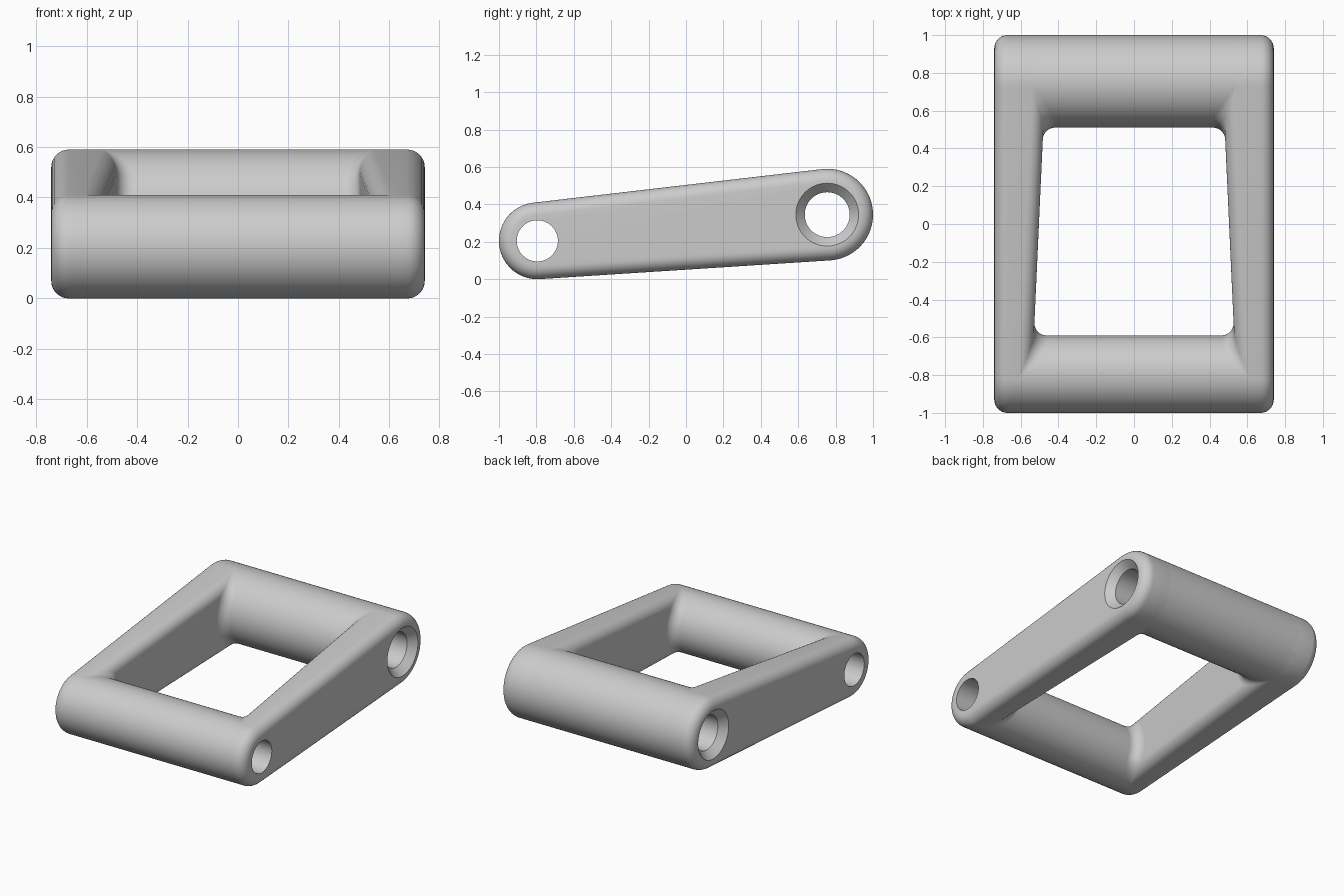
import bpy, bmesh
from math import pi, sin, cos, asin, atan2, hypot, sqrt
from mathutils import Vector

if "Cube" in bpy.data.objects:
    bpy.data.objects.remove(bpy.data.objects["Cube"], do_unlink=True)

# Main dimensions: bar centres in (y, z), radii, edge rounding
FRONT, REAR = Vector((-0.795, 0.205)), Vector((0.755, 0.345))
R_FRONT, R_REAR = 0.205, 0.245
OUTER_X, ROUND, FILLET = 0.74, 0.07, 0.065
SEG = 40

# Angles of the tangent lines joining the two bar circles
axis = REAR - FRONT
slope = atan2(axis.y, axis.x)
flare = asin((R_REAR - R_FRONT) / axis.length)
TOP, BOTTOM = slope + flare + pi / 2, slope - flare - pi / 2


def radial(a):
    return Vector((cos(a), sin(a)))


def inner_x(y):
    """Inner wall of the tapered arm."""
    return 0.53 - 0.05 * (y + 0.585) / 1.095


def lerp_angles(a, b, n):
    return [a + (b - a) * i / n for i in range(n + 1)]


grey = bpy.data.materials.new("light grey")
grey.use_nodes = True
grey.diffuse_color = (0.6, 0.6, 0.6, 1)
grey.node_tree.nodes["Principled BSDF"].inputs["Base Color"].default_value = (0.6, 0.6, 0.6, 1)


def loft(name, rings, closed=True):
    """Skin a list of rings; closed rings get end caps."""
    bm = bmesh.new()
    rows = [[bm.verts.new(p) for p in ring] for ring in rings]
    n = len(rows[0])
    for a, b in zip(rows, rows[1:]):
        for i in range(n if closed else n - 1):
            j = (i + 1) % n
            bm.faces.new((a[i], a[j], b[j], b[i]))
    if closed:
        bm.faces.new(rows[0])
        bm.faces.new(rows[-1])
        bmesh.ops.recalc_face_normals(bm, faces=bm.faces)
    mesh = bpy.data.meshes.new(name)
    bm.to_mesh(mesh)
    bm.free()
    mesh.materials.append(grey)
    obj = bpy.data.objects.new(name, mesh)
    bpy.context.collection.objects.link(obj)
    return obj


def lathe(name, centre, profile, angles):
    """Turn (x, radius) pairs around a bar axis."""
    return loft(name, [[(x, *(centre + r * radial(a))) for a in angles] for x, r in profile])


def activate(obj):
    bpy.ops.object.select_all(action='DESELECT')
    obj.select_set(True)
    bpy.context.view_layer.objects.active = obj


def add_modifier(obj, kind, **settings):
    mod = obj.modifiers.new(kind.title(), kind)
    for key, value in settings.items():
        setattr(mod, key, value)
    activate(obj)
    bpy.ops.object.modifier_apply(modifier=mod.name)


# Side arm: tapered outline with rounded rims on both faces
rear_arc = lerp_angles(BOTTOM, TOP, SEG)
front_arc = lerp_angles(TOP, BOTTOM + 2 * pi, SEG)


def arm_outline(inset):
    return ([REAR + (R_REAR - inset) * radial(a) for a in rear_arc]
            + [FRONT + (R_FRONT - inset) * radial(a) for a in front_arc])


steps = lerp_angles(0, pi / 2, 8)
rings = []
for t in steps:
    rings.append([(OUTER_X - ROUND * (1 - cos(t)), p.x, p.y)
                  for p in arm_outline(ROUND * (1 - sin(t)))])
for t in reversed(steps):
    rings.append([(inner_x(p.x) + ROUND * (1 - cos(t)), p.x, p.y)
                  for p in arm_outline(ROUND * (1 - sin(t)))])
arms = loft("side_arms", rings)
add_modifier(arms, 'MIRROR')

# Cross bars
full = front_arc[:-1] + [a + 2 * pi for a in rear_arc[:-1]]
front_bar = lathe("front_bar", FRONT, [(-0.62, R_FRONT), (0.62, R_FRONT)], full)
rear_bar = lathe("rear_bar", REAR, [(-0.56, R_REAR), (0.56, R_REAR)], full)

# Through holes, the rear one countersunk at both ends
hole_angles = lerp_angles(0, 2 * pi, 64)[:-1]
front_hole = lathe("front_hole_cutter", FRONT, [(-0.9, 0.11), (0.9, 0.11)], hole_angles)
sink = [(0.69, 0.12), (OUTER_X, 0.168), (0.9, 0.168)]
rear_hole = lathe("rear_hole_cutter", REAR,
                  [(-x, r) for x, r in reversed(sink)] + sink, hole_angles)
for obj, cutters in ((arms, (front_hole, rear_hole)),
                     (front_bar, (front_hole,)), (rear_bar, (rear_hole,))):
    for cutter in cutters:
        add_modifier(obj, 'BOOLEAN', operation='DIFFERENCE', object=cutter, solver='EXACT')
for cutter in (front_hole, rear_hole):
    bpy.data.objects.remove(cutter, do_unlink=True)


# Inside corner fillets: a ball rolled between bar and rounded arm rim
def corner_fillet(name, centre, radius, angles):
    rows = []
    for a in angles:
        bar_dir = Vector((0, *(-radial(a))))
        ball = centre + (radius + FILLET) * radial(a)
        normal = max((radial(TOP), radial(BOTTOM)), key=lambda n: n.dot(radial(a)))
        over = (radius + FILLET) * normal.dot(radial(a)) - (radius - ROUND)
        wall = inner_x(ball.x)
        if over <= 0:
            ball_x, arm_dir = wall - FILLET, Vector((1, 0, 0))
        else:
            reach = ROUND + FILLET
            dx = sqrt(max(reach ** 2 - over ** 2, 0))
            ball_x = wall + ROUND - dx
            arm_dir = Vector((dx, -over * normal.x, -over * normal.y)).normalized()
        middle = Vector((ball_x, ball.x, ball.y))
        rows.append([middle + FILLET * bar_dir.lerp(arm_dir, k / 10).normalized()
                     for k in range(11)])
    obj = loft(name, rows, closed=False)
    # Face the sheet towards the opening
    face = obj.data.polygons[len(obj.data.polygons) // 2]
    if face.normal.dot(Vector((0, 0, centre.y)) - face.center) < 0:
        obj.data.flip_normals()
    add_modifier(obj, 'MIRROR', use_mirror_merge=False)
    return obj


front_fillet = corner_fillet("front_corner_fillets", FRONT, R_FRONT, rear_arc)
rear_fillet = corner_fillet("rear_corner_fillets", REAR, R_REAR, front_arc)

for obj in (arms, front_bar, rear_bar, front_fillet, rear_fillet):
    activate(obj)
    bpy.ops.object.shade_smooth_by_angle(angle=0.5)
